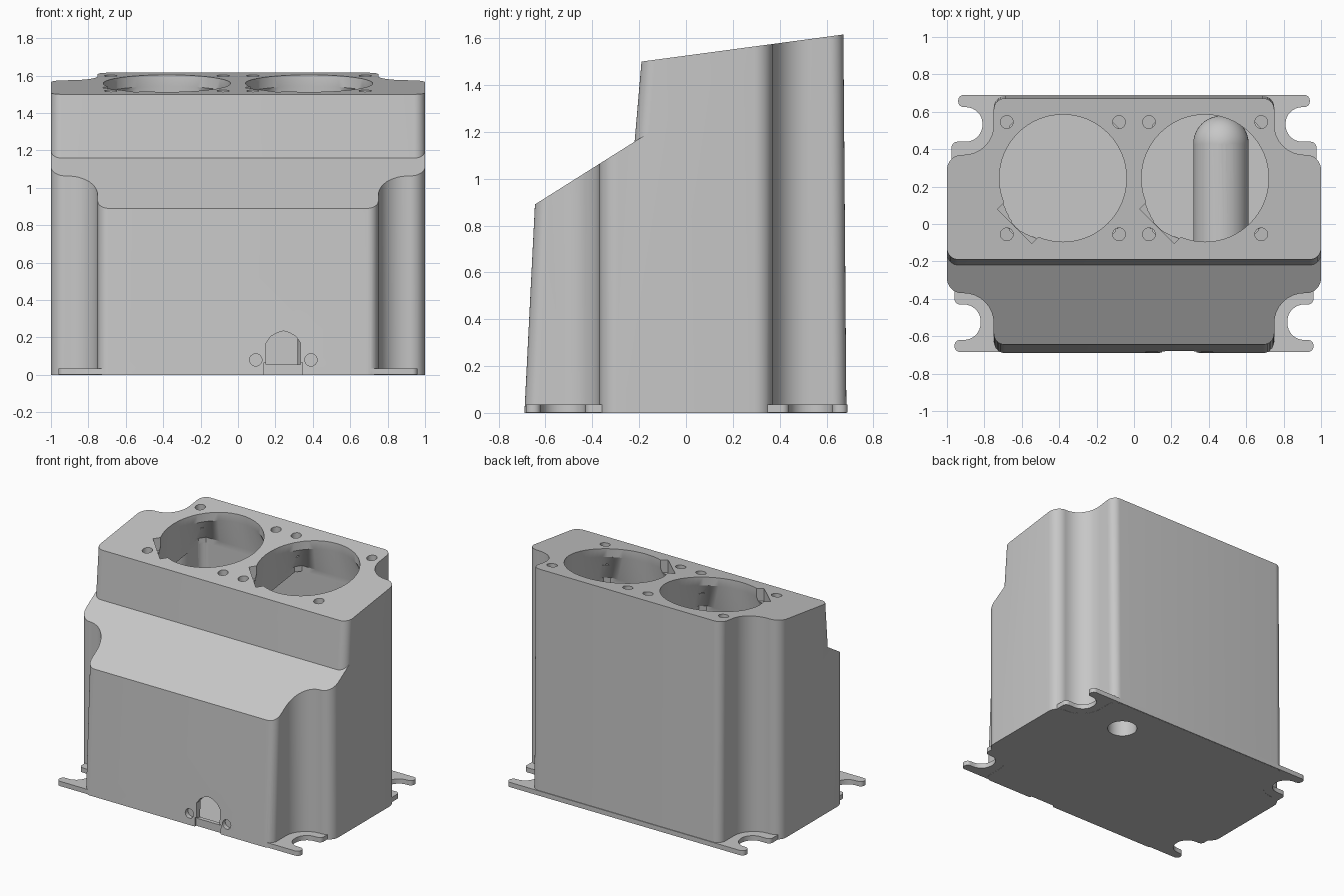
import bpy, bmesh, math
from mathutils import Vector, Matrix

cube = bpy.data.objects.get("Cube")
if cube:
    bpy.data.objects.remove(cube, do_unlink=True)

grey = bpy.data.materials.new("light_grey")
grey.use_nodes = True
grey.diffuse_color = (0.57, 0.57, 0.57, 1)
grey.node_tree.nodes["Principled BSDF"].inputs["Base Color"].default_value = (0.57, 0.57, 0.57, 1)

SLOPE = 0.134


def top_z(y):
    return 1.5 + SLOPE * (y + 0.19)


def ledge_z(y):
    return 0.89 + 0.63 * (y + 0.645)


def finish(name, bm):
    bmesh.ops.recalc_face_normals(bm, faces=bm.faces)
    mesh = bpy.data.meshes.new(name)
    bm.to_mesh(mesh)
    bm.free()
    mesh.materials.append(grey)
    ob = bpy.data.objects.new(name, mesh)
    bpy.context.collection.objects.link(ob)
    return ob


def strip(bm, a, b, closed=False):
    """Quads between two matching rows of vertices."""
    for i in range(len(a) if closed else len(a) - 1):
        j = (i + 1) % len(a)
        bm.faces.new((a[i], a[j], b[j], b[i]))


def loft(name, rings, matrix=Matrix()):
    """Closed solid through matching rings of points."""
    bm = bmesh.new()
    rows = [[bm.verts.new(matrix @ Vector(p)) for p in r] for r in rings]
    for a, b in zip(rows, rows[1:]):
        strip(bm, a, b, True)
    bm.faces.new(rows[0][::-1])
    bm.faces.new(rows[-1])
    return finish(name, bm)


def highest(mesh):
    return max((v.co.z for v in mesh.vertices), default=0)


def combine(target, tool, operation):
    """Boolean that keeps the earlier mesh if a solver cannot do it."""
    before = target.data
    bpy.context.view_layer.objects.active = target
    for solver in ('MANIFOLD', 'EXACT'):
        target.data = before.copy()
        mod = target.modifiers.new("combine", 'BOOLEAN')
        mod.operation, mod.object, mod.solver = operation, tool, solver
        try:
            bpy.ops.object.modifier_apply(modifier=mod.name)
        except RuntimeError:
            target.modifiers.clear()
        changed = len(target.data.vertices) != len(before.vertices)
        if changed and abs(highest(target.data) - highest(before)) < 0.01:
            break
    else:
        target.data = before
    bpy.data.objects.remove(tool, do_unlink=True)


def rounded(half, steps=8):
    """Mirror a right-hand half outline of (x, y, radius) and fillet its corners."""
    pts = half + [(-x, y, r) for x, y, r in reversed(half)]
    out = []
    for i, (x, y, r) in enumerate(pts):
        p = Vector((x, y))
        if r == 0:
            out.append(p)
            continue
        a = (Vector(pts[i - 1][:2]) - p).normalized()
        b = (Vector(pts[(i + 1) % len(pts)][:2]) - p).normalized()
        for k in range(steps + 1):
            t = k / steps * math.pi / 2
            out.append(p + r * (a * (1 - math.sin(t)) + b * (1 - math.cos(t))))
    return out


def lathe(name, profile, matrix, n=64):
    rings = [[(r * math.cos(math.tau * i / n), r * math.sin(math.tau * i / n), z)
              for i in range(n)] for r, z in profile]
    return loft(name, rings, matrix)


def box(name, lo, hi, matrix=Matrix()):
    ring = [(lo[0], lo[1]), (hi[0], lo[1]), (hi[0], hi[1]), (lo[0], hi[1])]
    return loft(name, [[(x, y, z) for x, y in ring] for z in (lo[2], hi[2])], matrix)


def on_top(x, y):
    """Frame on the sloping top, sheared so that plan shapes stay true."""
    shear = Matrix()
    shear[2][1] = SLOPE
    return Matrix.Translation((x, y, top_z(y))) @ shear


# Stepped housing: sloping front ledge, leaning riser, tall rear block
PLAN = rounded([(0.75, -0.69, 0.06), (0.75, -0.37, 0.16), (1, -0.37, 0.08),
                (1, 0.37, 0.08), (0.75, 0.37, 0.16), (0.75, 0.685, 0.06)])
RISER = rounded([(1, -0.19, 0.06), (1, 0.2, 0)])


def housing(name, sx=1, sy=1, base=0, top_drop=0, ledge_drop=0):
    bm = bmesh.new()
    quarter = len(PLAN) // 4
    front = PLAN[-quarter:] + PLAN[:quarter]
    rear = PLAN[quarter:-quarter]
    corner = len(RISER) // 2 - 1
    riser = RISER[-corner:] + RISER[:corner]

    def vert(x, y, z):
        return bm.verts.new((x * sx, y, z))

    front_foot = [vert(p.x, p.y * sy, base) for p in front]
    rear_foot = [vert(p.x, p.y * sy, base) for p in rear]
    ledge, rear_top, riser_foot, riser_top = [], [], [], []
    for p in front:
        y = (p.y + (0.045 if p.y < -0.6 else 0)) * sy
        ledge.append(vert(p.x, y, ledge_z(y) - ledge_drop))
    for p in rear:
        y = (p.y - (0.013 if p.y > 0.6 else 0)) * sy
        rear_top.append(vert(p.x, y, top_z(y) - top_drop))
    lean = 0.086
    for p in riser:
        y = p.y * sy
        z = top_z(y) - top_drop
        riser_top.append(vert(p.x, y, z))
        y = (y - lean * (z - ledge_z(0) + ledge_drop)) / (1 - 0.63 * lean)
        riser_foot.append(vert(p.x, y, ledge_z(y) - ledge_drop))
    strip(bm, front_foot, ledge)
    strip(bm, rear_foot, rear_top)
    strip(bm, riser_foot, riser_top)
    bm.faces.new((front_foot[-1], rear_foot[0], rear_top[0], riser_top[-1], riser_foot[-1], ledge[-1]))
    bm.faces.new((rear_foot[-1], front_foot[0], ledge[0], riser_foot[0], riser_top[0], rear_top[-1]))
    bm.faces.new(ledge + riser_foot[::-1])
    bm.faces.new(rear_top + riser_top)
    bm.faces.new(front_foot + rear_foot)
    return finish(name, bm)


body = housing("housing")

# Foot plate with open screw slots
plate = rounded([(0.96, -0.684, 0.03), (0.96, -0.62, 0.03), (0.82, -0.62, 0.09),
                 (0.82, -0.43, 0.09), (0.96, -0.43, 0.03), (0.96, -0.3, 0),
                 (0.975, 0.3, 0), (0.975, 0.44, 0.03), (0.81, 0.44, 0.09),
                 (0.81, 0.625, 0.09), (0.94, 0.625, 0.03), (0.94, 0.69, 0.03)])
foot = loft("foot_plate", [[(x, y, z) for x, y in plate] for z in (0.001, 0.035)])
combine(body, foot, 'UNION')

# Hollow interior
combine(body, housing("inside", 0.97, 0.935, 0.045, 0.3, 0.06), 'DIFFERENCE')

# Round openings flaring to a square below, each with a key notch and four screw holes
OPENING_Y, OPENING_R = 0.245, 0.34


def opening_ring(z, square):
    ring = []
    for i in range(64):
        c, s = math.cos(math.tau * i / 64), math.sin(math.tau * i / 64)
        r = min(0.345 / max(abs(c), 0.01), 0.38 / max(abs(s), 0.01)) if square else OPENING_R
        ring.append((r * c, r * s, z))
    return ring


for cx in (-0.38, 0.38):
    place = on_top(cx, OPENING_Y)
    rings = [opening_ring(0.1, False), opening_ring(-0.06, False),
             opening_ring(-0.26, True), opening_ring(-0.4, True)]
    combine(body, loft("opening", rings, place), 'DIFFERENCE')
    notch = box("notch", (0.2, -0.13, -0.09), (0.364, 0.13, 0.1),
                place @ Matrix.Rotation(math.radians(225), 4, 'Z'))
    combine(body, notch, 'DIFFERENCE')
    for dx in (-0.3, 0.3):
        for dy in (-0.3, 0.3):
            hole = lathe("screw_hole", [(0.034, 0.05), (0.034, -0.14)],
                         on_top(cx + dx, OPENING_Y + dy), 24)
            combine(body, hole, 'DIFFERENCE')

# Arched cable outlet with a screw hole on each side
arch = [(0.15, 0.055), (0.335, 0.055), (0.335, 0.17), (0.31, 0.205), (0.275, 0.225),
        (0.243, 0.235), (0.21, 0.225), (0.175, 0.205), (0.15, 0.17)]
outlet = loft("cable_outlet", [[(x, y, z) for x, z in arch] for y in (-0.8, -0.6)])
combine(body, outlet, 'DIFFERENCE')
combine(body, box("outlet_step", (0.14, -0.8, -0.1), (0.345, -0.674, 0.065)), 'DIFFERENCE')
for x in (0.095, 0.39):
    turn = Matrix.Translation((x, -0.65, 0.08)) @ Matrix.Rotation(math.pi / 2, 4, 'X')
    combine(body, lathe("front_hole", [(0.033, 0.005), (0.033, 0.1)], turn, 24), 'DIFFERENCE')

# Port hole in the floor, leading into an elbow pipe
PORT_X, PORT_Y, PORT_Z, PORT_R = 0.465, 0.43, 0.45, 0.148
combine(body, lathe("port_hole", [(0.1, -0.1), (0.1, 0.1)],
                    Matrix.Translation((PORT_X, PORT_Y, 0)), 40), 'DIFFERENCE')
place = Matrix.Translation((PORT_X, PORT_Y, PORT_Z))
dome = [(PORT_R * math.cos(math.radians(d)), PORT_R * math.sin(math.radians(d)))
        for d in range(0, 89, 8)]
elbow = lathe("elbow_pipe", [(PORT_R, 0.04 - PORT_Z)] + dome, place, 40)
run = lathe("pipe_run", [(PORT_R, 0), (PORT_R, 0.88)],
            place @ Matrix.Rotation(math.pi / 2, 4, 'X'), 40)
combine(elbow, run, 'UNION')
combine(elbow, lathe("pipe_bore", [(0.1, -0.6), (0.1, 0)], place, 40), 'DIFFERENCE')

# Smooth rounded corners, keeping real edges sharp
for ob in (body, elbow):
    bpy.ops.object.select_all(action='DESELECT')
    ob.select_set(True)
    bpy.context.view_layer.objects.active = ob
    bpy.ops.object.shade_smooth_by_angle(angle=math.radians(30))
